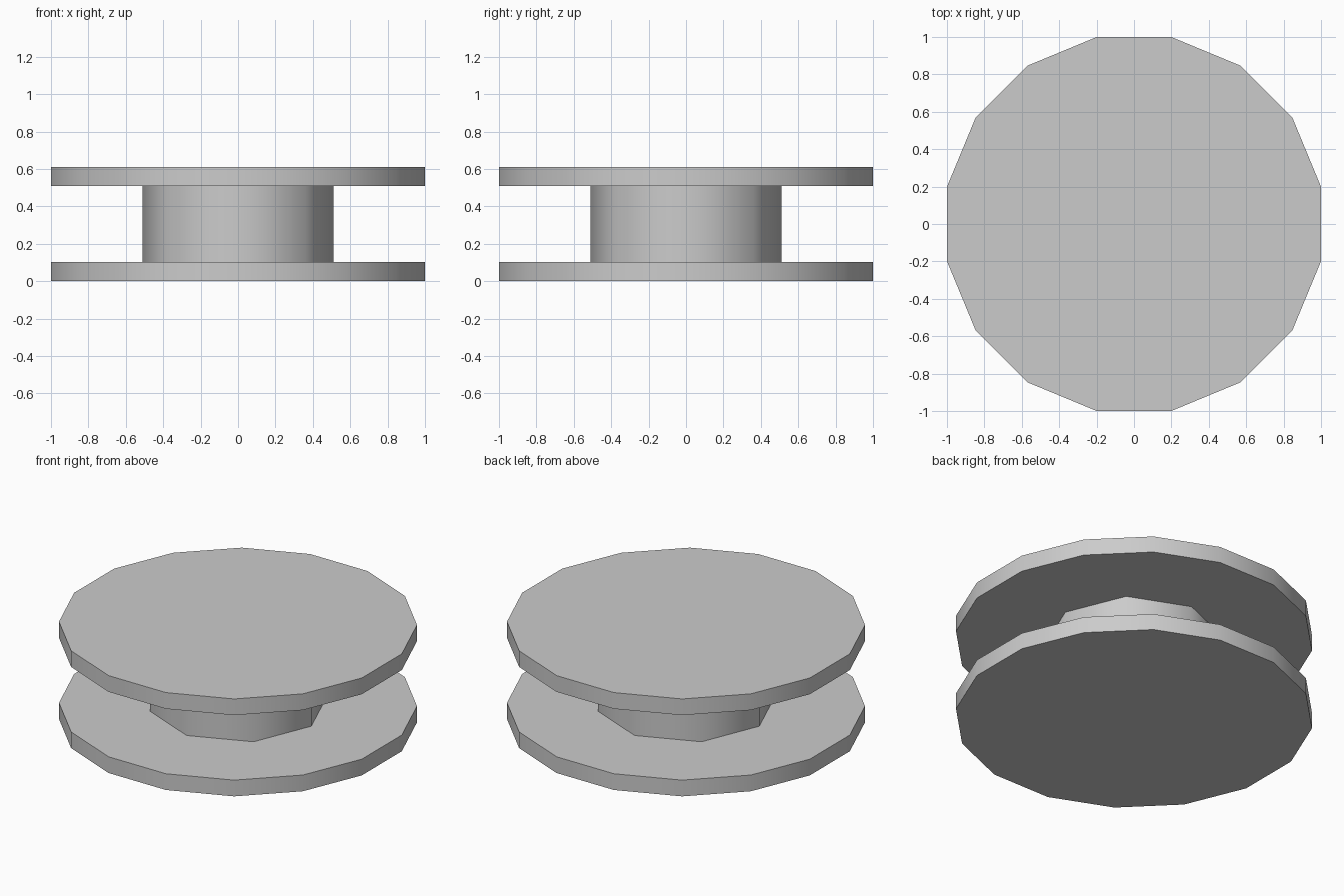
import bpy
import math

cube = bpy.data.objects.get("Cube")
if cube:
    bpy.data.objects.remove(cube, do_unlink=True)

# Single grey material
grey = bpy.data.materials.new("light_grey")
grey.use_nodes = True
colour = (0.6, 0.6, 0.6, 1.0)
grey.diffuse_color = colour
grey.node_tree.nodes["Principled BSDF"].inputs["Base Color"].default_value = colour


def drum(name, sides, radius, bottom, top, turn):
    """Upright prism with smooth walls and sharp rims."""
    bpy.ops.mesh.primitive_cylinder_add(
        vertices=sides, radius=radius, depth=top - bottom,
        location=(0, 0, (bottom + top) / 2), rotation=(0, 0, turn))
    part = bpy.context.object
    part.name = name
    part.data.materials.append(grey)
    bpy.ops.object.transform_apply(location=False, rotation=True, scale=False)
    bpy.ops.object.shade_smooth_by_angle(angle=math.radians(60))


# Two wide flanges, flat sides facing the axes
SIDES = 16
half_step = math.pi / SIDES
flange_radius = 1 / math.cos(half_step)
THICK, HEIGHT = 0.102, 0.612
drum("lower_flange", SIDES, flange_radius, 0, THICK, half_step)
drum("upper_flange", SIDES, flange_radius, HEIGHT - THICK, HEIGHT, half_step)

# Narrow core between the flanges, corners on the axes
drum("core", 8, 0.51, THICK, HEIGHT - THICK, 0)
